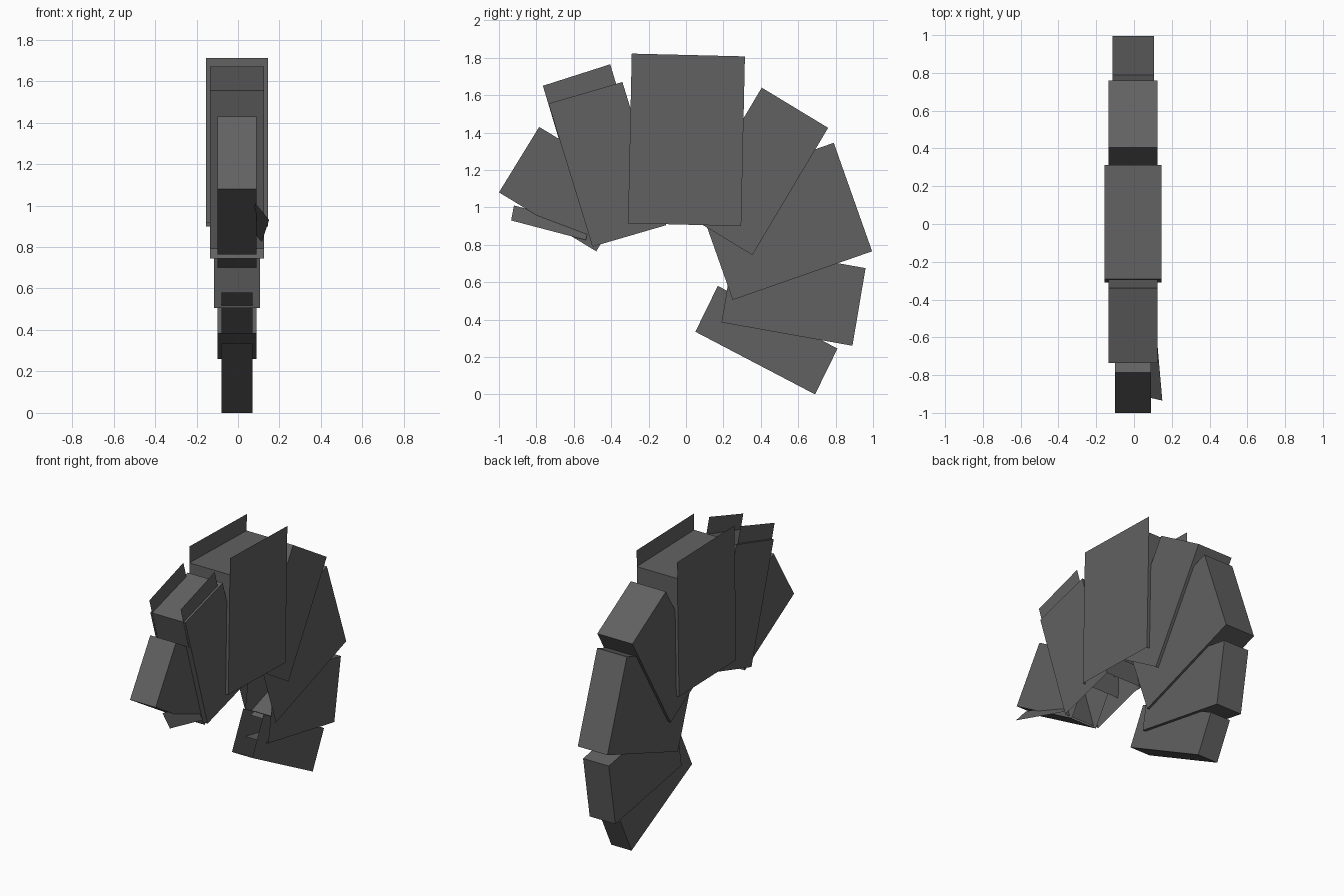
import bpy
import bmesh
from mathutils import Vector

if "Cube" in bpy.data.objects:
    bpy.data.objects.remove(bpy.data.objects["Cube"])

# One dark grey for the whole model
grey = bpy.data.materials.new("dark_grey")
grey.diffuse_color = (0.12, 0.12, 0.12, 1)
grey.use_nodes = True
grey.node_tree.nodes["Principled BSDF"].inputs["Base Color"].default_value = grey.diffuse_color
CENTRE = -0.005


def add_sheet(name, quads):
    """Object made of thin four-sided sheets."""
    bm = bmesh.new()
    for quad in quads:
        bm.faces.new([bm.verts.new(p) for p in quad])
    bmesh.ops.remove_doubles(bm, verts=bm.verts, dist=0.0005)
    bmesh.ops.recalc_face_normals(bm, faces=bm.faces)
    mesh = bpy.data.meshes.new(name)
    bm.to_mesh(mesh)
    bm.free()
    mesh.materials.append(grey)
    obj = bpy.data.objects.new(name, mesh)
    bpy.context.collection.objects.link(obj)
    return obj


def segment(name, half, out_a, out_b, in_b, rim=0.0):
    """Box shell open at its inner end; rim lets the sides rise past the outer wall."""
    a, b, c = Vector(out_a), Vector(out_b), Vector(in_b)
    d = a + c - b
    inward = (c - b).normalized() * rim
    a2, b2 = a + inward, b + inward
    x0, x1 = CENTRE - half, CENTRE + half

    def wall(p, q):
        return [(x0, *p), (x1, *p), (x1, *q), (x0, *q)]

    quads = [wall(a2, b2), wall(b2, c), wall(d, a2)]
    for x in (x0, x1):
        quads.append([(x, *p) for p in (a2, b2, c, d)])
        if rim:
            quads.append([(x, *p) for p in (a, b, b2, a2)])
    add_sheet(name, quads)


# Arched chain of overlapping segments, front to back
segment("front_segment", 0.095, (-0.785, 1.43), (-1.0, 1.08), (-0.48, 0.765))
segment("second_segment", 0.13, (-0.34, 1.67), (-0.735, 1.555), (-0.50, 0.79))
segment("crown_segment", 0.15, (-0.29, 1.822), (0.315, 1.807), (0.295, 0.90), 0.11)
segment("fourth_segment", 0.13, (0.405, 1.64), (0.76, 1.425), (0.355, 0.745))
segment("fifth_segment", 0.11, (0.79, 1.345), (0.995, 0.765), (0.25, 0.505))
segment("sixth_segment", 0.095, (0.96, 0.675), (0.89, 0.26), (0.19, 0.385))
segment("tail_segment", 0.075, (0.81, 0.245), (0.69, 0.0), (0.05, 0.335))

# Pair of upright crest plates on the second segment
for side, label in ((-1, "left"), (1, "right")):
    x = CENTRE + side * 0.116
    outline = [(-0.765, 1.65), (-0.405, 1.765), (-0.32, 1.48), (-0.68, 1.365)]
    add_sheet(label + "_crest_plate", [[(x, *p) for p in outline]])

# Loose tilted flap under the front segment
add_sheet("side_flap", [[(0.085, -0.92, 1.01), (0.15, -0.935, 0.93),
                         (0.115, -0.535, 0.825), (0.05, -0.52, 0.905)]])
